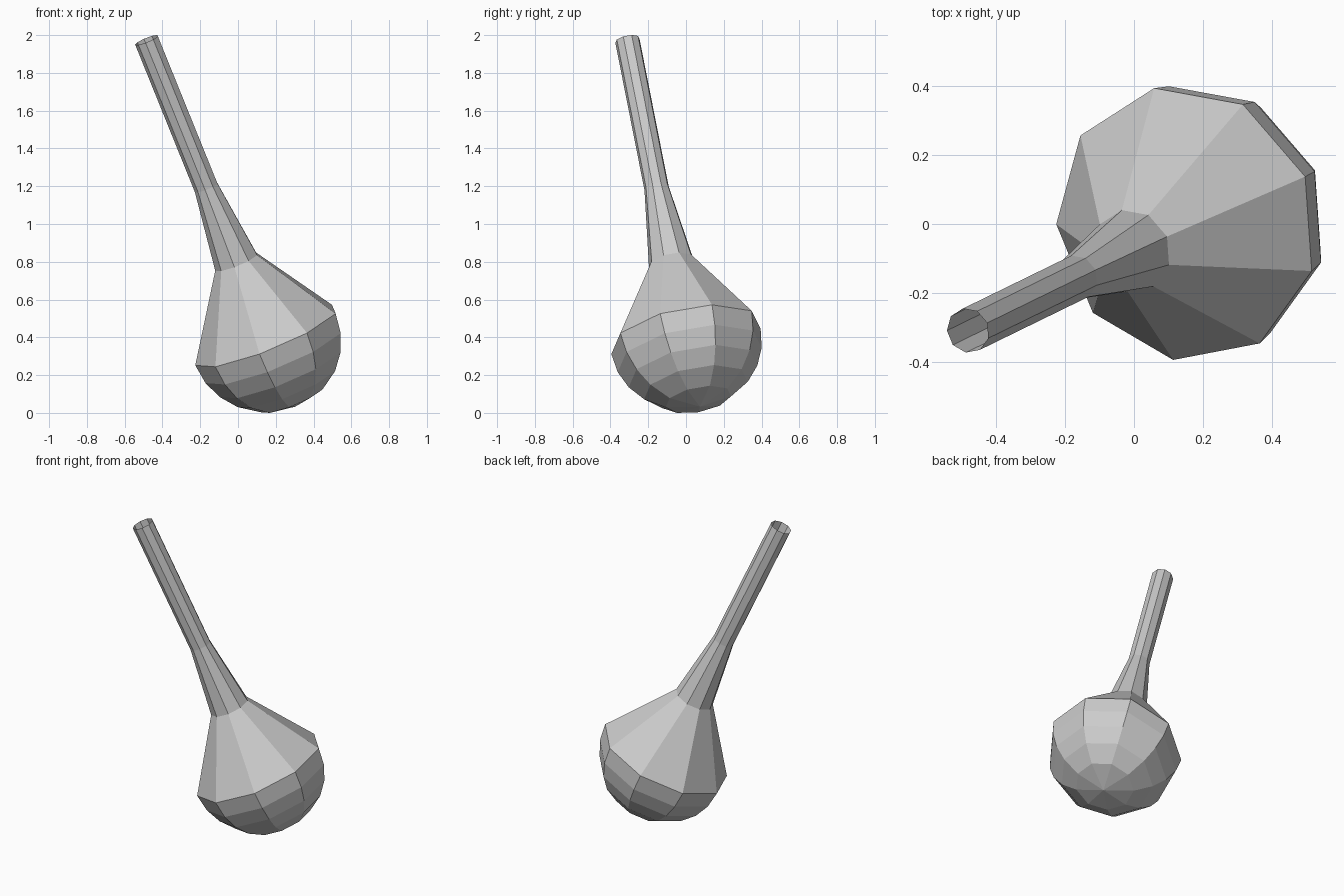
import bpy, bmesh, math
from mathutils import Vector

if "Cube" in bpy.data.objects:
    bpy.data.objects.remove(bpy.data.objects["Cube"])

SIDES = 9
R = 0.408                                   # bulb radius
centre = Vector((0.152, 0.0, 0.406))        # bulb centre
tip = Vector((-0.483, -0.31, 1.975))        # centre of the open neck end
axis = (tip - centre).normalized()
length = (tip - centre).length

# Ring frame: u points to the left-hand corner column, v completes the ring
u = Vector((-0.377, 0.0, -0.156))
u = (u - axis * u.dot(axis)).normalized()
v = axis.cross(u)

# Profile as (distance along axis, radius): open neck, flare, shoulder, round base
profile = [(length, 0.066), (0.865, 0.066), (0.432, 0.122)]
for deg in (0, 15.5, 30.5, 46, 64):
    a = math.radians(deg)
    profile.append((-R * math.sin(a), R * math.cos(a)))

bm = bmesh.new()
rings = []
for t, r in profile:
    ring = []
    for i in range(SIDES):
        a = math.tau * i / SIDES
        ring.append(bm.verts.new(centre + axis * t + (u * math.cos(a) + v * math.sin(a)) * r))
    rings.append(ring)
pole = bm.verts.new(centre - axis * R)

# Skin the rings and close the base with a fan; the neck end stays open
for upper, lower in zip(rings, rings[1:]):
    for i in range(SIDES):
        j = (i + 1) % SIDES
        bm.faces.new((upper[i], lower[i], lower[j], upper[j]))
for i in range(SIDES):
    bm.faces.new((rings[-1][i], pole, rings[-1][(i + 1) % SIDES]))

# Rest the bulb on the ground
low = min(p.co.z for p in bm.verts)
bmesh.ops.translate(bm, verts=bm.verts, vec=(0, 0, -low))

mesh = bpy.data.meshes.new("long_neck_flask")
bm.to_mesh(mesh)
bm.free()
obj = bpy.data.objects.new("long_neck_flask", mesh)
bpy.context.collection.objects.link(obj)
